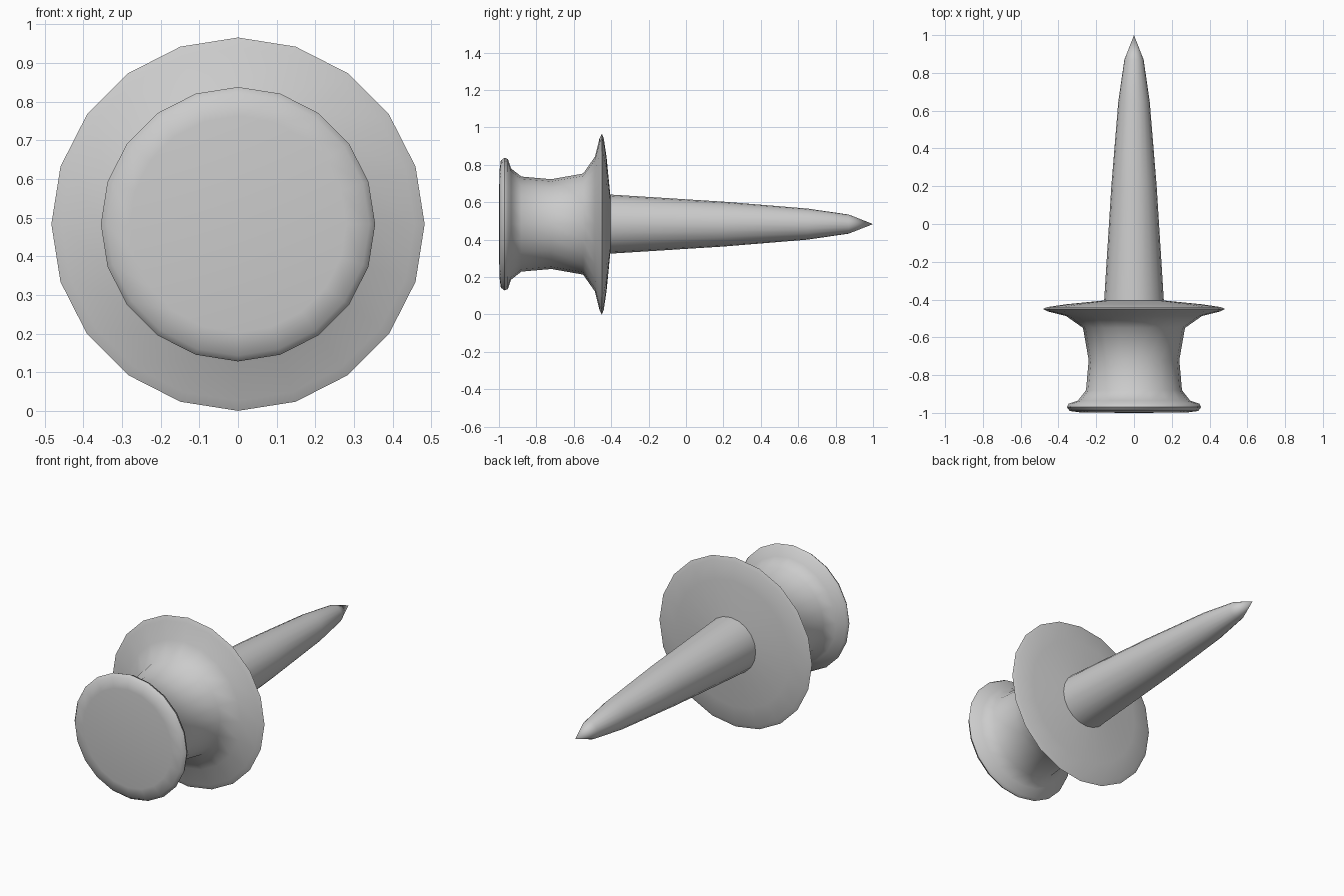
import bpy, bmesh
from math import sin, cos, tau, radians

if "Cube" in bpy.data.objects:
    bpy.data.objects.remove(bpy.data.objects["Cube"])

SIDES = 20
CENTRE_Z = 0.483


def lathe(name, profile):
    """Revolve (y, radius) points around the horizontal y axis."""
    bm = bmesh.new()
    rings = []
    for y, r in profile:
        if r == 0:
            rings.append([bm.verts.new((0, y, CENTRE_Z))] * SIDES)
        else:
            rings.append([bm.verts.new((r * sin(tau * i / SIDES), y,
                                        CENTRE_Z + r * cos(tau * i / SIDES)))
                          for i in range(SIDES)])
    for a, b in zip(rings, rings[1:]):
        for i in range(SIDES):
            j = (i + 1) % SIDES
            quad = list(dict.fromkeys((a[i], a[j], b[j], b[i])))
            bm.faces.new(quad)
    bmesh.ops.recalc_face_normals(bm, faces=bm.faces)
    mesh = bpy.data.meshes.new(name)
    bm.to_mesh(mesh)
    bm.free()
    obj = bpy.data.objects.new(name, mesh)
    bpy.context.collection.objects.link(obj)
    bpy.ops.object.select_all(action='DESELECT')
    obj.select_set(True)
    bpy.context.view_layer.objects.active = obj
    bpy.ops.object.shade_smooth_by_angle(angle=radians(60))
    return obj


# Pin as one continuous turned body: cap, waist, flange, then spike to the tip
lathe("push_pin", [
    (-1.0, 0), (-0.998, 0.28), (-0.99, 0.34), (-0.97, 0.355), (-0.952, 0.347),
    (-0.935, 0.297), (-0.88, 0.254), (-0.72, 0.24), (-0.55, 0.27),
    (-0.487, 0.36), (-0.463, 0.457), (-0.45, 0.483), (-0.44, 0.46),
    (-0.425, 0.36), (-0.405, 0.158), (0.2, 0.12), (0.65, 0.083),
    (0.87, 0.051), (1.0, 0),
])
